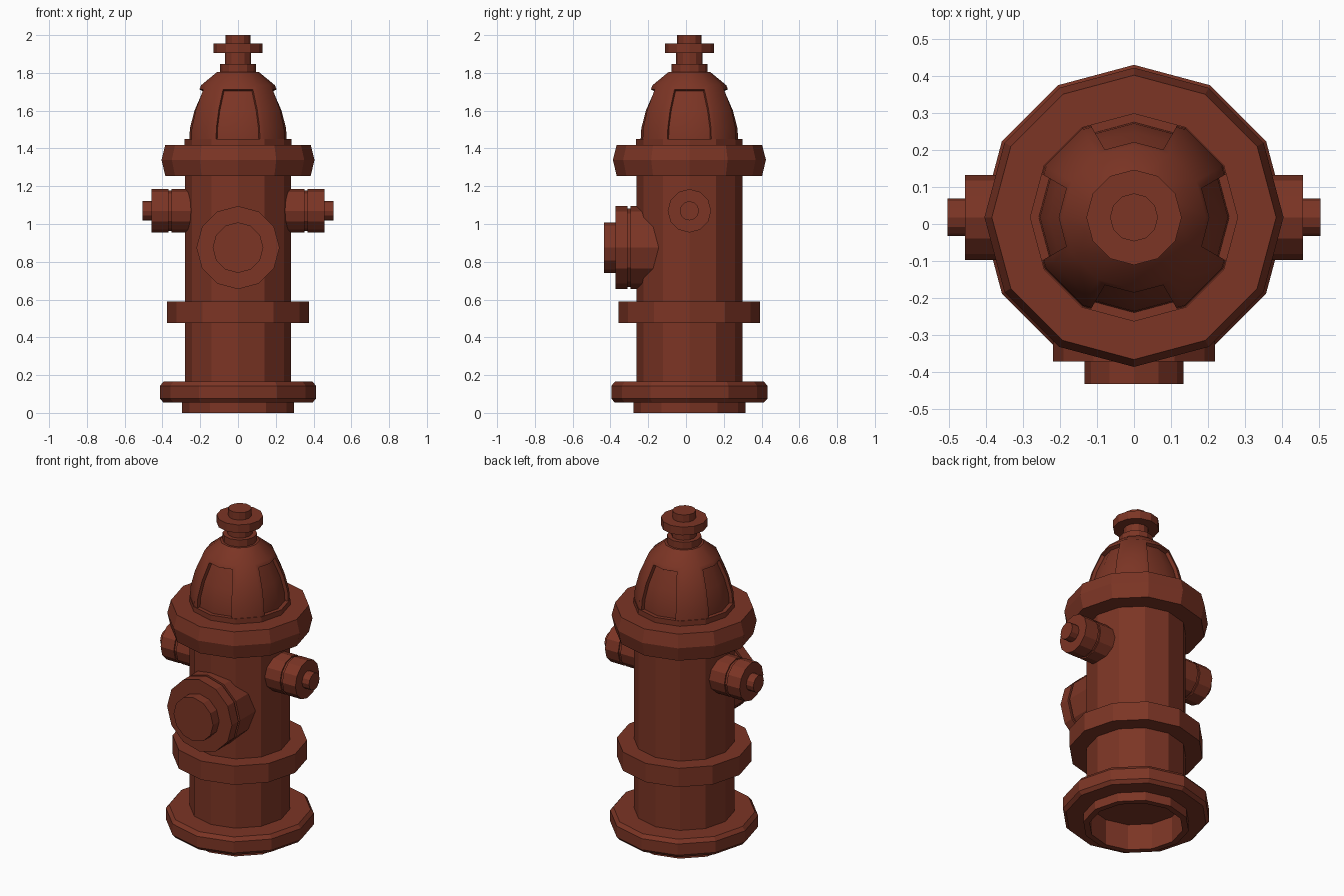
import bpy, bmesh, math
from mathutils import Matrix, Vector

if "Cube" in bpy.data.objects:
    bpy.data.objects.remove(bpy.data.objects["Cube"])

CY = 0.018   # y of the main axis
N = 12       # sides of every round part

red = bpy.data.materials.new("rust_red")
red.diffuse_color = (0.2, 0.035, 0.018, 1)
red.use_nodes = True
red.node_tree.nodes["Principled BSDF"].inputs["Base Color"].default_value = red.diffuse_color


def finish(bm, name, matrix=Matrix()):
    bmesh.ops.recalc_face_normals(bm, faces=bm.faces)
    bm.transform(matrix)
    me = bpy.data.meshes.new(name)
    bm.to_mesh(me)
    bm.free()
    me.materials.append(red)
    ob = bpy.data.objects.new(name, me)
    bpy.context.collection.objects.link(ob)
    return ob


def lathe(profile, cap_start=True, cap_end=True):
    """Revolve (radius, height) points about z into a 12-sided solid."""
    bm = bmesh.new()
    rings = [[bm.verts.new((r * math.cos(a), r * math.sin(a), z))
              for a in (2 * math.pi * i / N for i in range(N))] for r, z in profile]
    for lo, hi in zip(rings, rings[1:]):
        for i in range(N):
            j = (i + 1) % N
            bm.faces.new((lo[i], lo[j], hi[j], hi[i]))
    if cap_start:
        bm.faces.new(rings[0][::-1])
    if cap_end:
        bm.faces.new(rings[-1])
    return bm


upright = Matrix.Translation((0, CY, 0))

# Base flange, hollow underneath
finish(lathe([(0.262, 0.16), (0.262, 0), (0.297, 0), (0.297, 0.055), (0.395, 0.055),
              (0.413, 0.075), (0.413, 0.143), (0.395, 0.165), (0.27, 0.165)]),
       "base_flange", upright)

# Barrel with its middle band
finish(lathe([(0.28, 0.162), (0.28, 0.475), (0.375, 0.475), (0.375, 0.59),
              (0.28, 0.59), (0.28, 1.26)]), "barrel", upright)

# Upper flange and the low ring under the dome
finish(lathe([(0.27, 1.255), (0.385, 1.255), (0.405, 1.34), (0.385, 1.418),
              (0.282, 1.418), (0.282, 1.45), (0.25, 1.45)]), "upper_flange", upright)

# Dome with four recessed panels
bm = lathe([(0.28, 1.425), (0.275, 1.51), (0.25, 1.607), (0.195, 1.735), (0.11, 1.805)])
bmesh.ops.recalc_face_normals(bm, faces=bm.faces)
groups = []
for k in range(4):
    d = Vector((math.cos(k * math.pi / 2), math.sin(k * math.pi / 2), 0))
    groups.append([f for f in bm.faces if len(f.verts) == 4
                   and f.calc_center_median().z < 1.70
                   and f.calc_center_median().xy.normalized().dot(d.xy) > 0.9])
for panel in groups:
    bmesh.ops.inset_region(bm, faces=panel, thickness=0.024, use_even_offset=True)
    bmesh.ops.inset_region(bm, faces=panel, thickness=0.001, depth=-0.02,
                           use_even_offset=True)
dome = finish(bm, "dome", upright)
bpy.ops.object.select_all(action='DESELECT')
dome.select_set(True)
bpy.context.view_layer.objects.active = dome
bpy.ops.object.shade_smooth_by_angle(angle=math.radians(40))

# Operating nut on top
finish(lathe([(0.096, 1.79), (0.096, 1.847), (0.07, 1.847), (0.07, 1.905), (0.129, 1.905),
              (0.129, 1.955), (0.065, 1.955), (0.065, 2.0)]), "top_nut", upright)

# Large front outlet
finish(lathe([(0.22, 0.10), (0.22, 0.295), (0.208, 0.295), (0.208, 0.31), (0.22, 0.31),
              (0.22, 0.373), (0.134, 0.373), (0.134, 0.433)]), "front_outlet",
       Matrix.Translation((0, 0, 0.875)) @ Matrix.Rotation(math.pi / 2, 4, 'X'))

# Small side outlets
for name, s in (("right_outlet", 1), ("left_outlet", -1)):
    finish(lathe([(0.115, 0.2), (0.115, 0.353), (0.107, 0.353), (0.107, 0.368),
                  (0.115, 0.368), (0.115, 0.457), (0.051, 0.457), (0.051, 0.505)]), name,
           Matrix.Translation((0, CY, 1.07)) @ Matrix.Rotation(s * math.pi / 2, 4, 'Y'))
